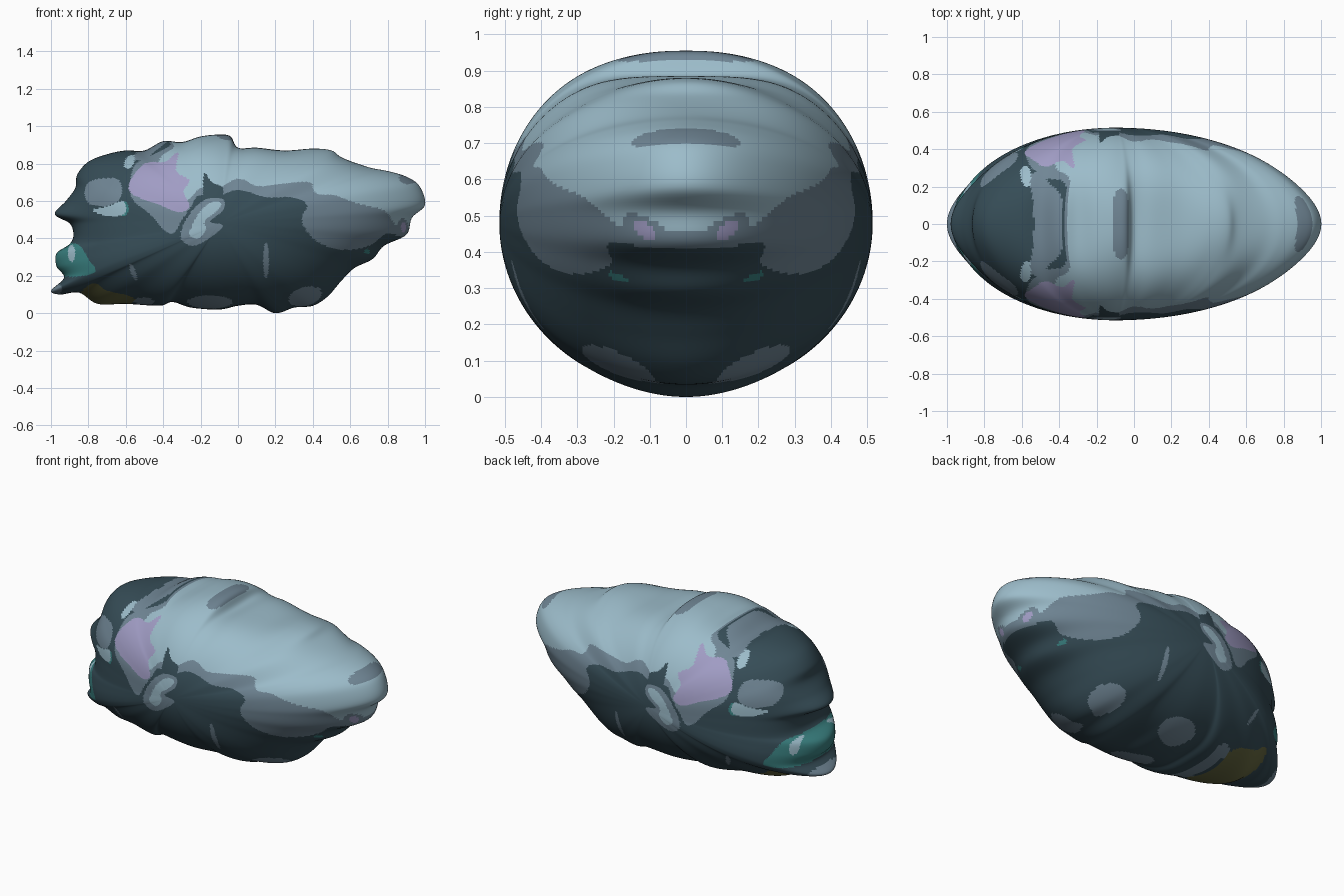
import bpy
import bmesh
import math
from mathutils import Vector

if "Cube" in bpy.data.objects:
    bpy.data.objects.remove(bpy.data.objects["Cube"], do_unlink=True)


# ---------- flat colours ----------
def to_linear(value):
    value /= 255
    return value / 12.92 if value <= .04 else ((value + .055) / 1.055) ** 2.4


def make_material(name, red, green, blue):
    material = bpy.data.materials.new(name)
    colour = (to_linear(red), to_linear(green), to_linear(blue), 1)
    material.use_nodes = True
    material.diffuse_color = colour
    shader = material.node_tree.nodes["Principled BSDF"]
    shader.inputs["Base Color"].default_value = colour
    shader.inputs["Roughness"].default_value = .8
    return material


materials = [
    make_material("dark slate", 54, 77, 87),
    make_material("grey blue", 112, 134, 149),
    make_material("pale blue", 156, 188, 202),
    make_material("lilac", 160, 156, 196),
    make_material("teal", 58, 130, 130),
    make_material("olive", 102, 104, 64),
]
DARK, GREY, PALE, LILAC, TEAL, OLIVE = range(len(materials))


# ---------- helpers for smooth closed curves ----------
def smooth_loop(points, steps):
    """Closed Catmull-Rom curve through the points."""
    points = [Vector(p) for p in points]
    count = len(points)
    result = []
    for i in range(count):
        a, b, c, d = (points[(i + k) % count] for k in (-1, 0, 1, 2))
        for step in range(steps):
            t = step / steps
            result.append(.5 * (2 * b + (c - a) * t
                                + (2 * a - 5 * b + 4 * c - d) * t ** 2
                                + (3 * b - a - 3 * c + d) * t ** 3))
    return result


def inside(loop, x, z):
    """Even-odd test of a point against a closed loop."""
    hit = False
    previous = loop[-1]
    for point in loop:
        if (point.y > z) != (previous.y > z):
            slope = (previous.x - point.x) / (previous.y - point.y)
            if x < point.x + (z - point.y) * slope:
                hit = not hit
        previous = point
    return hit


# ---------- painted patches, in side profile; later ones lie on top ----------
patches = []


def patch(colour, *points):
    loop = smooth_loop(points, 4)
    xs = [p.x for p in loop]
    zs = [p.y for p in loop]
    patches.append((colour, loop, min(xs), max(xs), min(zs), max(zs)))


def spot(colour, x, z, width, height, tilt=0):
    turn = math.radians(tilt)
    points = []
    for i in range(10):
        angle = math.tau * i / 10
        u, v = width * math.cos(angle), height * math.sin(angle)
        points.append((x + u * math.cos(turn) - v * math.sin(turn),
                       z + u * math.sin(turn) + v * math.cos(turn)))
    patch(colour, *points)


# back: grey margin, then pale top
patch(GREY, (-.57, .62), (-.47, .53), (-.39, .44), (-.34, .43), (-.3, .5),
      (-.25, .57), (-.21, .63), (-.12, .62), (0, .66), (.15, .62), (.28, .62),
      (.37, .58), (.34, .5), (.4, .4), (.5, .35), (.62, .34), (.72, .37),
      (.8, .43), (.9, .41), (1.1, .5), (1.1, 1), (-.3, 1), (-.36, .9),
      (-.47, .84), (-.56, .78))
patch(PALE, (-.3, 1), (-.34, .89), (-.42, .82), (-.36, .66), (-.28, .6),
      (-.2, .67), (-.12, .66), (0, .72), (.1, .68), (.22, .69), (.38, .7),
      (.42, .64), (.52, .63), (.63, .59), (.78, .55), (.83, .49), (.88, .46),
      (1.1, .5), (1.1, 1))
patch(DARK, (-.18, .75), (-.14, .7), (-.08, .67), (-.1, .6), (-.18, .6))
spot(GREY, -.04, .95, .07, .025)
spot(GREY, .91, .72, .05, .03)
spot(GREY, .88, .46, .03, .045)
spot(LILAC, .885, .46, .014, .025)

# cheek
patch(LILAC, (-.58, .7), (-.5, .8), (-.39, .81), (-.32, .86), (-.33, .76),
      (-.26, .71), (-.29, .65), (-.26, .57), (-.32, .54), (-.42, .58),
      (-.48, .6), (-.57, .64))

# head markings and eye
patch(GREY, (-.82, .66), (-.78, .71), (-.65, .72), (-.62, .66), (-.64, .6),
      (-.72, .57), (-.8, .59))
spot(TEAL, -.61, .56, .025, .04)
patch(PALE, (-.78, .55), (-.7, .57), (-.61, .6), (-.61, .53), (-.7, .52))
patch(GREY, (-.56, .83), (-.51, .89), (-.41, .95), (-.38, .92), (-.44, .87),
      (-.5, .82))
spot(PALE, -.58, .81, .025, .04, -30)

# side fin
patch(GREY, (-.31, .41), (-.26, .53), (-.17, .61), (-.08, .61), (-.08, .55),
      (-.15, .49), (-.08, .47), (-.14, .41), (-.24, .36))
patch(PALE, (-.26, .42), (-.22, .52), (-.15, .59), (-.09, .59), (-.11, .55),
      (-.18, .49), (-.17, .45), (-.21, .4))

# mouth, chin and throat
patch(TEAL, (-1.05, .26), (-1, .36), (-.86, .37), (-.8, .29), (-.76, .23),
      (-.82, .2), (-.95, .2))
spot(PALE, -.89, .32, .02, .045)
spot(GREY, -1, .13, .06, .04)
patch(OLIVE, (-.84, .1), (-.77, .16), (-.7, .12), (-.57, .09), (-.56, .05),
      (-.62, 0), (-.77, 0))

# belly spots and flank streaks
spot(GREY, -.5, .06, .05, .025)
spot(GREY, -.15, .06, .12, .035)
spot(GREY, .36, .09, .09, .05, 15)
spot(GREY, .15, .28, .015, .1)
spot(GREY, -.56, .22, .012, .05, 20)
spot(TEAL, .69, .33, .014, .016)


def colour_at(x, z):
    for colour, loop, x_min, x_max, z_min, z_max in reversed(patches):
        if x_min <= x <= x_max and z_min <= z <= z_max and inside(loop, x, z):
            return colour
    return DARK


# ---------- body: inflated side outline, one half plus mirror ----------
outline = [
    (-1, .12), (-.93, .19), (-.97, .25), (-.97, .32), (-.9, .37),
    (-.88, .42), (-.9, .48), (-.98, .53), (-.92, .6), (-.87, .67),
    (-.86, .74), (-.8, .81), (-.7, .85), (-.6, .87), (-.5, .87),
    (-.4, .92), (-.3, .915), (-.2, .945), (-.1, .955), (-.04, .945),
    (0, .885), (.1, .885), (.25, .87), (.4, .88), (.5, .87),
    (.56, .83), (.7, .78), (.8, .76), (.9, .73), (.97, .68),
    (1, .58), (.93, .51), (.9, .42), (.78, .36), (.72, .29),
    (.62, .24), (.55, .17), (.48, .09), (.4, .04), (.3, .03),
    (.2, 0), (.1, .045), (0, .04), (-.1, .02), (-.25, .03),
    (-.35, .06), (-.42, .04), (-.6, .05), (-.75, .05), (-.85, .11),
    (-.95, .1)]
RINGS = 150
HALF_WIDTH = .515
centre = Vector((-.1, .48))
rim = [p - centre for p in smooth_loop(outline, 7)]
count = len(rim)


def averaged(lengths, reach):
    return [sum(lengths[(i + k) % count] for k in range(-reach, reach + 1))
            / (2 * reach + 1) for i in range(count)]


# softened outline: bumps and notches live only close to the seam
sharp_lengths = [p.length for p in rim]
soft_lengths = [min(soft, sharp * 1.06) for soft, sharp
                in zip(averaged(sharp_lengths, 16), sharp_lengths)]
soft_lengths = averaged(soft_lengths, 5)

bm = bmesh.new()
pole = bm.verts.new((centre.x, -HALF_WIDTH, centre.y))
rings = []
for ring in range(1, RINGS + 1):
    phi = math.pi / 2 * ring / RINGS
    s = math.sin(phi)
    verts = []
    for point, sharp, soft in zip(rim, sharp_lengths, soft_lengths):
        unit = point / sharp
        flat = centre + unit * s * (soft + (sharp - soft) * s ** 12)
        # the back is a little fuller than the belly
        power = 1 - .18 * max(unit.y, 0) ** 2
        depth = 0 if ring == RINGS else HALF_WIDTH * math.cos(phi) ** power
        verts.append(bm.verts.new((flat.x, -depth, flat.y)))
    rings.append(verts)

for i in range(count):
    j = (i + 1) % count
    bm.faces.new((pole, rings[0][i], rings[0][j]))
    for inner, outer in zip(rings, rings[1:]):
        bm.faces.new((inner[i], outer[i], outer[j], inner[j]))

bm.normal_update()
if sum(face.normal.y for face in pole.link_faces) > 0:
    bmesh.ops.reverse_faces(bm, faces=bm.faces[:])
for face in bm.faces:
    middle = face.calc_center_median()
    face.material_index = colour_at(middle.x, middle.z)
    face.smooth = True

mesh = bpy.data.meshes.new("body")
bm.to_mesh(mesh)
bm.free()
for material in materials:
    mesh.materials.append(material)
body = bpy.data.objects.new("body", mesh)
bpy.context.collection.objects.link(body)
mirror = body.modifiers.new("Mirror", "MIRROR")
mirror.use_axis = (False, True, False)
mirror.merge_threshold = .0005
